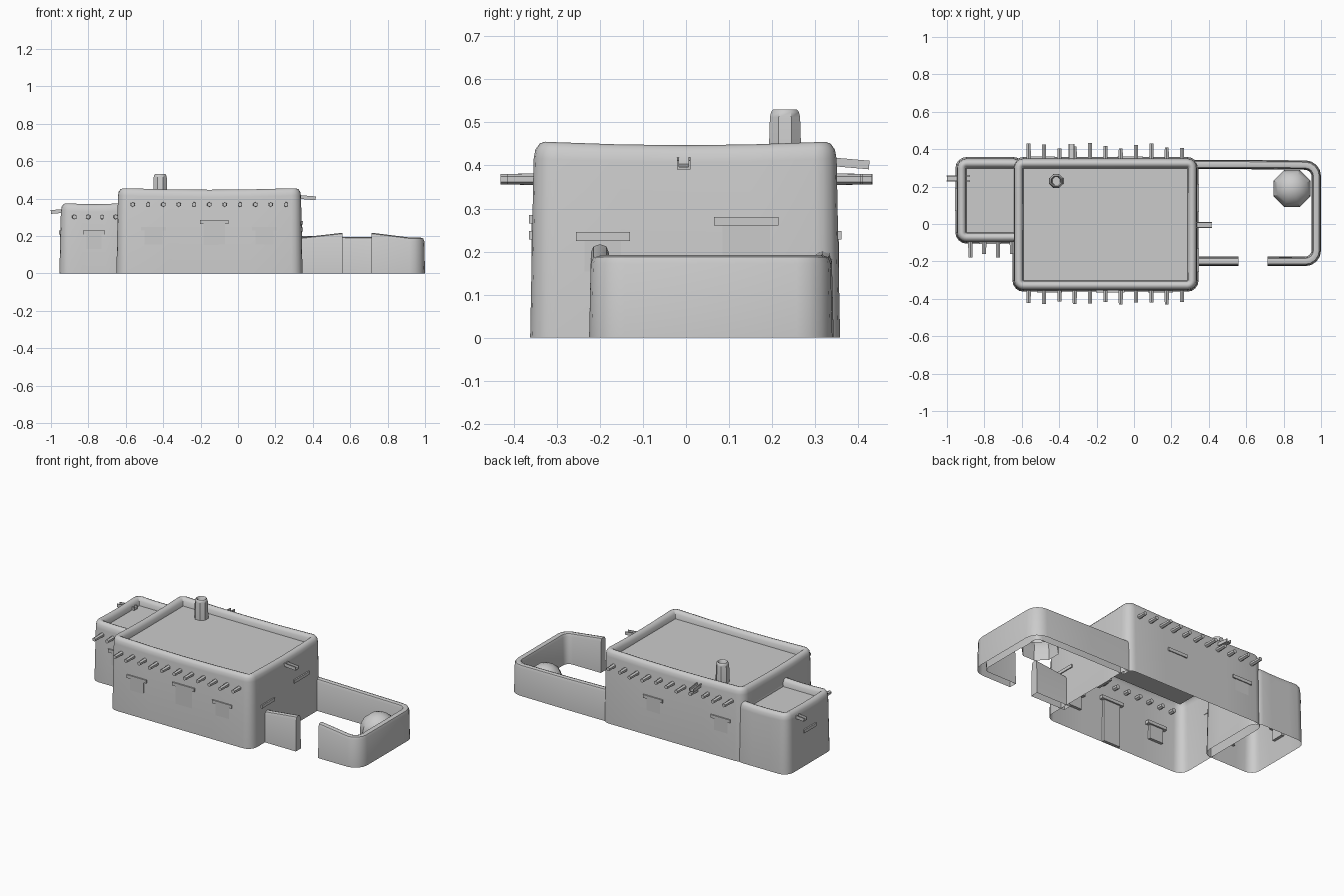
import bpy, bmesh, math
from mathutils import Vector, Matrix

if "Cube" in bpy.data.objects:
    bpy.data.objects.remove(bpy.data.objects["Cube"])

clay = bpy.data.materials.new("grey clay")
clay.use_nodes = True
GREY = (0.6, 0.6, 0.6, 1)
clay.diffuse_color = GREY
clay.node_tree.nodes["Principled BSDF"].inputs["Base Color"].default_value = GREY


def finish(name, bm, smooth=True):
    bmesh.ops.recalc_face_normals(bm, faces=bm.faces)
    mesh = bpy.data.meshes.new(name)
    bm.to_mesh(mesh)
    bm.free()
    mesh.materials.append(clay)
    ob = bpy.data.objects.new(name, mesh)
    bpy.context.collection.objects.link(ob)
    if smooth:
        bpy.ops.object.select_all(action='DESELECT')
        ob.select_set(True)
        bpy.context.view_layer.objects.active = ob
        bpy.ops.object.shade_smooth_by_angle(angle=math.radians(40))
    return ob


def bridge(bm, loops, closed):
    for a, b in zip(loops, loops[1:]):
        n = len(a)
        for i in range(n if closed else n - 1):
            j = (i + 1) % n
            bm.faces.new((a[i], a[j], b[j], b[i]))


# Bottomless adobe block: rounded plan, leaning walls, sagging parapet, sunken roof
def adobe_block(name, x0, x1, y0, y1, height, sag, radius=0.06):
    cx, cy, hx, hy = (x0 + x1) / 2, (y0 + y1) / 2, (x1 - x0) / 2, (y1 - y0) / 2
    section = [(0, 0), (0.008, height - 0.04), (0.012, height - 0.018), (0.022, height - 0.004),
               (0.034, height), (0.046, height - 0.004), (0.056, height - 0.018), (0.06, height - 0.05)]
    bm = bmesh.new()
    loops = []
    for inset, z in section:
        r = max(radius - inset, 0.002)
        corners = []
        for k, (sx, sy) in enumerate([(1, 1), (-1, 1), (-1, -1), (1, -1)]):
            c = Vector((cx + sx * (hx - inset - r), cy + sy * (hy - inset - r)))
            corners.append([c + r * Vector((math.cos(t), math.sin(t)))
                            for t in [math.radians(90 * k + 22.5 * s) for s in range(5)]])
        ring = []
        for k in range(4):
            ring += corners[k]
            a, b = corners[k][-1], corners[(k + 1) % 4][0]
            ring += [a.lerp(b, f) for f in (0.25, 0.5, 0.75)]
        verts = []
        for p in ring:
            u, v = (p.x - cx) / hx, (p.y - cy) / hy
            dip = sag * (1 - min(u * u, v * v)) if 0 < z and inset < 0.058 else 0
            verts.append(bm.verts.new((p.x, p.y, z - dip)))
        loops.append(verts)
    bridge(bm, loops, True)
    bm.faces.new(loops[-1])
    return finish(name, bm)


adobe_block("main_house", -0.65, 0.345, -0.362, 0.358, 0.457, 0.01)
adobe_block("side_room", -0.955, -0.585, -0.105, 0.358, 0.378, 0.008)


# Garden wall: rounded, leaning section swept along a plan path of (x, y, height)
def garden_wall(name, path):
    bm = bmesh.new()
    pts = [Vector(p) for p in path]
    loops = []
    for i, p in enumerate(pts):
        into = (p - pts[i - 1]).xy.normalized() if i else (pts[1] - p).xy.normalized()
        out = (pts[i + 1] - p).xy.normalized() if i < len(pts) - 1 else into
        d = (into + out).normalized()
        side = Vector((-d.y, d.x)) / max(d.dot(into), 0.5)
        h = p.z
        loops.append([bm.verts.new((p.x + side.x * o, p.y + side.y * o, z)) for o, z in
                      [(-0.025, 0), (-0.021, h - 0.02), (-0.015, h - 0.005), (0, h),
                       (0.015, h - 0.005), (0.021, h - 0.02), (0.025, 0)]])
    bridge(bm, loops, False)
    for end in (loops[0], loops[-1]):
        bm.faces.new(end)
    return finish(name, bm)


def arc(cx, cy, r, start, height):
    angles = [math.radians(start - 22.5 * s) for s in range(5)]
    return [(cx + r * math.cos(t), cy + r * math.sin(t), height) for t in angles]


garden_wall("garden_wall_long", [(0.32, 0.318, 0.2), (0.6, 0.318, 0.195)]
            + arc(0.915, 0.255, 0.06, 90, 0.192) + arc(0.915, -0.14, 0.06, 0, 0.192)
            + [(0.715, -0.2, 0.217)])
garden_wall("garden_wall_short", [(0.32, -0.2, 0.19), (0.56, -0.2, 0.217)])


def box(name, lo, hi):
    bm = bmesh.new()
    lo, hi = Vector(lo), Vector(hi)
    bmesh.ops.create_cube(bm, size=1, matrix=Matrix.Translation((lo + hi) / 2)
                          @ Matrix.Diagonal((*(hi - lo), 1)))
    return finish(name, bm, False)


# Opening panel with a lintel, on the wall facing (axis, sign) at distance wall
def opening(name, axis, sign, wall, centre, width, z0, z1, overhang=0.02):
    def slab(part, half, depth, out, a, b):
        near, far = sorted((sign * (wall - depth), sign * (wall + out)))
        lo, hi = [centre - half, centre - half, a], [centre + half, centre + half, b]
        lo[axis], hi[axis] = near, far
        box(name + part, lo, hi)
    slab("_panel", width / 2, 0.02, -0.003, z0, z1)
    slab("_lintel", width / 2 + overhang, 0.03, 0.003, z1, z1 + 0.02)


opening("front_door", 1, -1, 0.362, -0.127, 0.115, 0.0, 0.265)
opening("front_window_right", 1, -1, 0.362, -0.452, 0.095, 0.14, 0.228)
opening("front_window_left", 1, -1, 0.362, 0.142, 0.095, 0.14, 0.228)
opening("side_room_window", 1, -1, 0.105, -0.77, 0.08, 0.13, 0.208)
opening("left_door", 0, 1, 0.345, 0.14, 0.11, 0.0, 0.26)
opening("left_window", 0, 1, 0.345, -0.193, 0.085, 0.14, 0.225)
opening("back_window_left", 1, 1, 0.358, -0.02, 0.095, 0.14, 0.228)
opening("back_window_right", 1, 1, 0.358, -0.49, 0.095, 0.14, 0.228)
opening("right_window", 0, -1, 0.955, 0.13, 0.08, 0.13, 0.208)


# Roof beam ends, six sided, with uneven lengths
def beam(name, x, z, y_in, y_out):
    bm = bmesh.new()
    bmesh.ops.create_cone(bm, cap_ends=True, segments=6, radius1=0.014, radius2=0.012,
                          depth=abs(y_out - y_in))
    turn = Matrix.Rotation(math.radians(90 if y_out < y_in else -90), 4, 'X')
    bm.transform(Matrix.Translation((x, (y_in + y_out) / 2, z)) @ turn)
    return finish(name, bm, False)


for i in range(11):
    x = -0.563 + 0.082 * i
    beam("front_beam", x, 0.368, -0.32, -0.423 - 0.008 * math.sin(i * 2.3))
    beam("back_beam", x, 0.368, 0.32, 0.418 + 0.015 * math.sin(i * 1.7 + 1))
for i in range(4):
    beam("side_room_beam", -0.875 + 0.074 * i, 0.302, -0.07, -0.17 - 0.01 * (-1) ** i)


# Drain spout: open channel sloping outward
def spout(name, place, angle):
    bm = bmesh.new()
    for lo, hi in [((-0.04, -0.014, 0), (0.08, 0.014, 0.005)),
                   ((-0.04, -0.016, 0), (0.08, -0.011, 0.02)),
                   ((-0.04, 0.011, 0), (0.08, 0.016, 0.02))]:
        lo, hi = Vector(lo), Vector(hi)
        bmesh.ops.create_cube(bm, size=1, matrix=Matrix.Translation((lo + hi) / 2)
                              @ Matrix.Diagonal((*(hi - lo), 1)))
    bm.transform(Matrix.Translation(place) @ Matrix.Rotation(math.radians(angle), 4, 'Z')
                 @ Matrix.Rotation(math.radians(5), 4, 'Y'))
    return finish(name, bm, False)


spout("left_spout", (0.335, -0.005, 0.398), 0)
spout("back_spout", (-0.335, 0.345, 0.398), 90)
spout("right_spout", (-0.92, 0.243, 0.325), 180)


# Turned parts: eight sided rings of (radius, height)
def lathe(name, x, y, section, cap_top):
    bm = bmesh.new()
    loops = [[bm.verts.new((x + r * math.cos(t), y + r * math.sin(t), z))
              for t in [math.tau * (k + 0.5) / 8 for k in range(8)]] for r, z in section]
    bridge(bm, loops, True)
    if cap_top:
        bm.faces.new(loops[-1])
    return finish(name, bm)


lathe("chimney", -0.416, 0.23, [(0.042, 0.39), (0.038, 0.512), (0.035, 0.524), (0.03, 0.53),
                                (0.025, 0.524), (0.022, 0.47)], True)
lathe("garden_oven", 0.845, 0.19, [(0.108, 0), (0.108, 0.06), (0.102, 0.09), (0.083, 0.125),
                                   (0.05, 0.15), (0.018, 0.16)], True)
